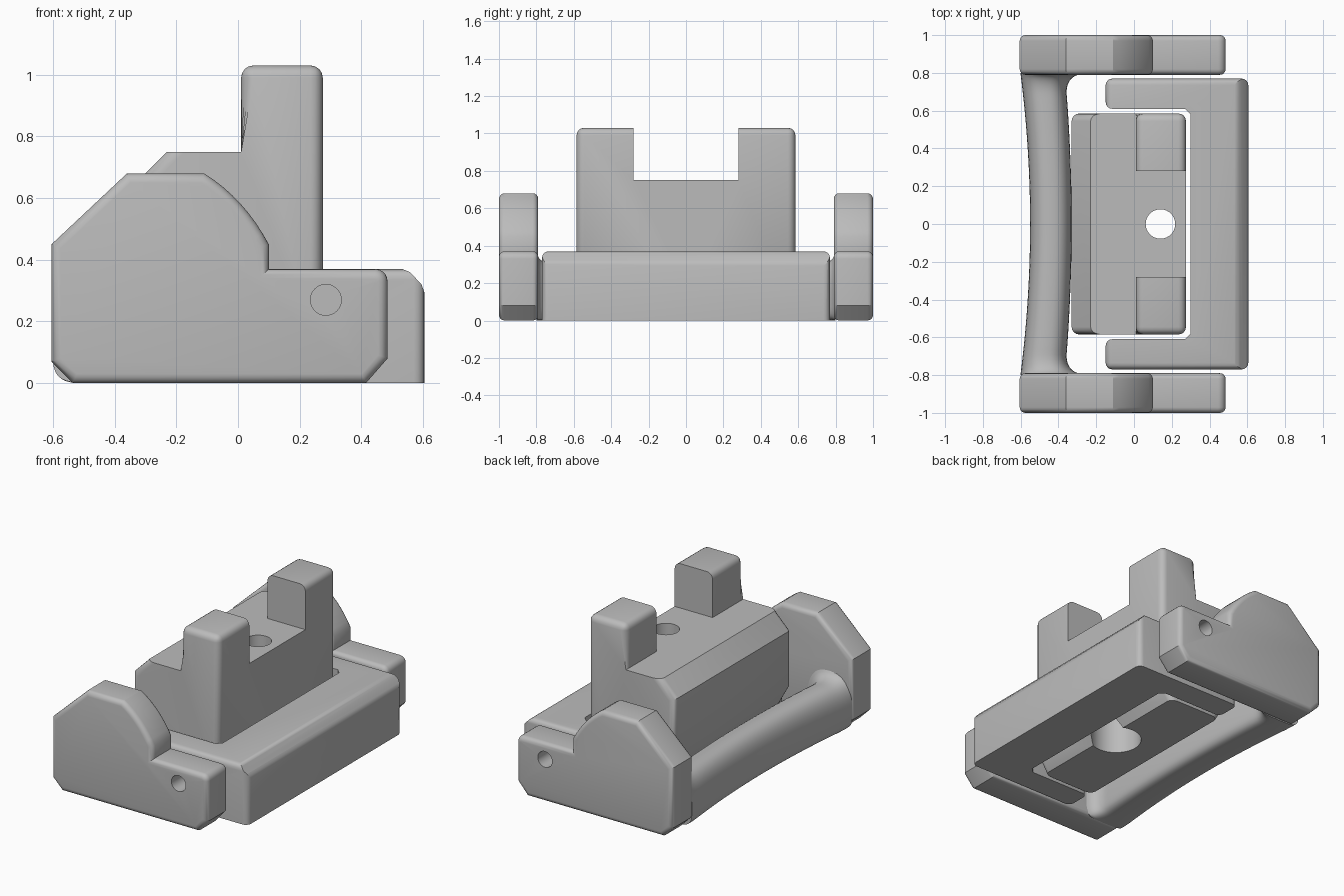
import bpy, bmesh, math
from mathutils import Vector

if "Cube" in bpy.data.objects:
    bpy.data.objects.remove(bpy.data.objects["Cube"], do_unlink=True)

grey = bpy.data.materials.new("plain_grey")
grey.use_nodes = True
COLOUR = (0.5, 0.5, 0.5, 1)
grey.diffuse_color = COLOUR
grey.node_tree.nodes["Principled BSDF"].inputs["Base Color"].default_value = COLOUR


def finish(name, bm):
    bmesh.ops.recalc_face_normals(bm, faces=bm.faces)
    mesh = bpy.data.meshes.new(name)
    bm.to_mesh(mesh)
    bm.free()
    mesh.materials.append(grey)
    obj = bpy.data.objects.new(name, mesh)
    bpy.context.collection.objects.link(obj)
    return obj


def activate(obj):
    bpy.ops.object.select_all(action='DESELECT')
    obj.select_set(True)
    bpy.context.view_layer.objects.active = obj


def smooth(obj):
    activate(obj)
    bpy.ops.object.shade_smooth_by_angle(angle=math.radians(32))


def prism(name, points, lo, hi, place, rounded=None, width=0.035):
    """Extrude a profile from lo to hi and round the edges picked by a rule."""
    bm = bmesh.new()
    base = bm.faces.new([bm.verts.new(place(a, b, lo)) for a, b in points])
    out = bmesh.ops.extrude_face_region(bm, geom=[base])["geom"]
    shift = Vector(place(0, 0, hi)) - Vector(place(0, 0, lo))
    bmesh.ops.translate(bm, vec=shift, verts=[g for g in out if isinstance(g, bmesh.types.BMVert)])
    if rounded:
        edges = [e for e in bm.edges if rounded(e.verts[0].co, e.verts[1].co)]
        bmesh.ops.bevel(bm, geom=edges, offset=width, segments=4, profile=0.5,
                        affect='EDGES', clamp_overlap=True)
    return finish(name, bm)


def along_y(a, b, d):
    return (a, d, b)


def along_z(a, b, d):
    return (a, b, d)


def cut(obj, cutter):
    mod = obj.modifiers.new("cut", 'BOOLEAN')
    mod.operation = 'DIFFERENCE'
    mod.solver = 'EXACT'
    mod.object = cutter
    activate(obj)
    bpy.ops.object.modifier_apply(modifier=mod.name)
    bpy.data.objects.remove(cutter, do_unlink=True)


def disc(x, y, r, n=40):
    return [(x + r * math.cos(math.tau * i / n), y + r * math.sin(math.tau * i / n)) for i in range(n)]


def same(a, b):
    return abs(a - b) < 1e-4


PIVOT = disc(0.285, 0.27, 0.05)

# Side cheeks with curved shoulder and pivot hole
cheek = [(-0.535, 0), (0.415, 0), (0.485, 0.08)]
for i in range(6):
    t = math.pi / 2 * i / 5
    cheek.append((0.445 + 0.04 * math.cos(t), 0.33 + 0.04 * math.sin(t)))
cheek.append((0.10, 0.37))
for i in range(9):
    t = i / 8
    p = Vector((0.10, 0.45)) * (1 - t) ** 2 + Vector((0.02, 0.60)) * 2 * t * (1 - t) + Vector((-0.11, 0.68)) * t * t
    cheek.append(tuple(p))
cheek += [(-0.36, 0.68), (-0.605, 0.45), (-0.605, 0.07)]
for side, s in (("left", 1), ("right", -1)):
    obj = prism(side + "_cheek", cheek, s * 0.79, s * 1.0, along_y,
                lambda a, b: same(a.y, b.y), 0.03)
    cut(obj, prism("pivot_cutter", PIVOT, s * 0.7, s * 1.1, along_y))
    smooth(obj)

# Curved grip lofted between the cheeks
bm = bmesh.new()
rings = []
ROWS, N = 48, 40
for r in range(ROWS + 1):
    y = 0.80 * math.sin(math.pi * (r / ROWS - 0.5))
    t = min(1, max(0, abs(y) - 0.69) / 0.10)
    flare = 0.08 * (1 - math.sqrt(1 - t * t))
    k = (y / 0.79) ** 2
    outer = max(-0.603, -0.55 - 0.05 * k)
    inner = -0.33 - 0.035 * k + flare
    top = 0.30 + 0.6 * flare
    ring = []
    for i in range(N):
        a = math.tau * i / N
        c, s = math.cos(a), math.sin(a)
        p = 0.8 if s > 0 else 0.45
        x = (outer + inner) / 2 + (inner - outer) / 2 * math.copysign(abs(c) ** p, c)
        z = 0.13 + (top - 0.13 if s > 0 else 0.13) * math.copysign(abs(s) ** p, s)
        ring.append(bm.verts.new((x, y, z)))
    rings.append(ring)
for a, b in zip(rings, rings[1:]):
    for i in range(N):
        j = (i + 1) % N
        bm.faces.new((a[i], a[j], b[j], b[i]))
bm.faces.new(rings[0])
bm.faces.new(rings[-1])
smooth(finish("grip", bm))

# Central block with two posts, a notch between them and a stepped bolt hole
block = [(-0.16, 0), (0.20, 0), (0.275, 0.12), (0.275, 1.03), (0.01, 1.03),
         (0.01, 0.75), (-0.23, 0.75), (-0.33, 0.65), (-0.33, 0.30)]


def block_round(a, b):
    if same(a.y, b.y):
        return not (same(a.z, b.z) and (same(a.z, 0) or same(a.z, 0.75)))
    return same(a.z, 1.03) and same(b.z, 1.03)


obj = prism("central_block", block, -0.585, 0.585, along_y, block_round, 0.04)
notch = [(-0.1, 0.75), (0.4, 0.75), (0.4, 1.2), (-0.1, 1.2)]
cut(obj, prism("notch_cutter", notch, -0.28, 0.28, along_y))
cut(obj, prism("hole_cutter", disc(0.14, 0, 0.078), -0.1, 0.9, along_z))
cut(obj, prism("counterbore_cutter", disc(0.14, 0, 0.15), -0.1, 0.3, along_z))
smooth(obj)

# U-shaped swinging bail around the block
half = [(-0.15, 0.77), (-0.15, 0.61), (0.27, 0.61), (0.30, 0.58)]
u_shape = [(0.605, 0.77)] + half + [(x, -y) for x, y in reversed(half)] + [(0.605, -0.77)]


def bail_round(a, b):
    if same(a.z, 0.37) and same(b.z, 0.37):
        return (same(a.y, b.y) and same(abs(a.y), 0.77)) or (same(a.x, -0.15) and same(b.x, -0.15))
    outer = same(abs(a.y), 0.77) or same(a.x, -0.15)
    return not same(a.z, b.z) and outer


obj = prism("swinging_bail", u_shape, 0, 0.37, along_z, bail_round, 0.035)
bevel_cut = [(0.53, 0.371), (0.558, 0.36), (0.595, 0.32), (0.606, 0.29), (0.7, 0.29), (0.7, 0.5), (0.53, 0.5)]
cut(obj, prism("slope_cutter", bevel_cut, -0.9, 0.9, along_y))
for s in (1, -1):
    cut(obj, prism("pivot_cutter", PIVOT, s * 0.67, s * 0.9, along_y))
smooth(obj)
